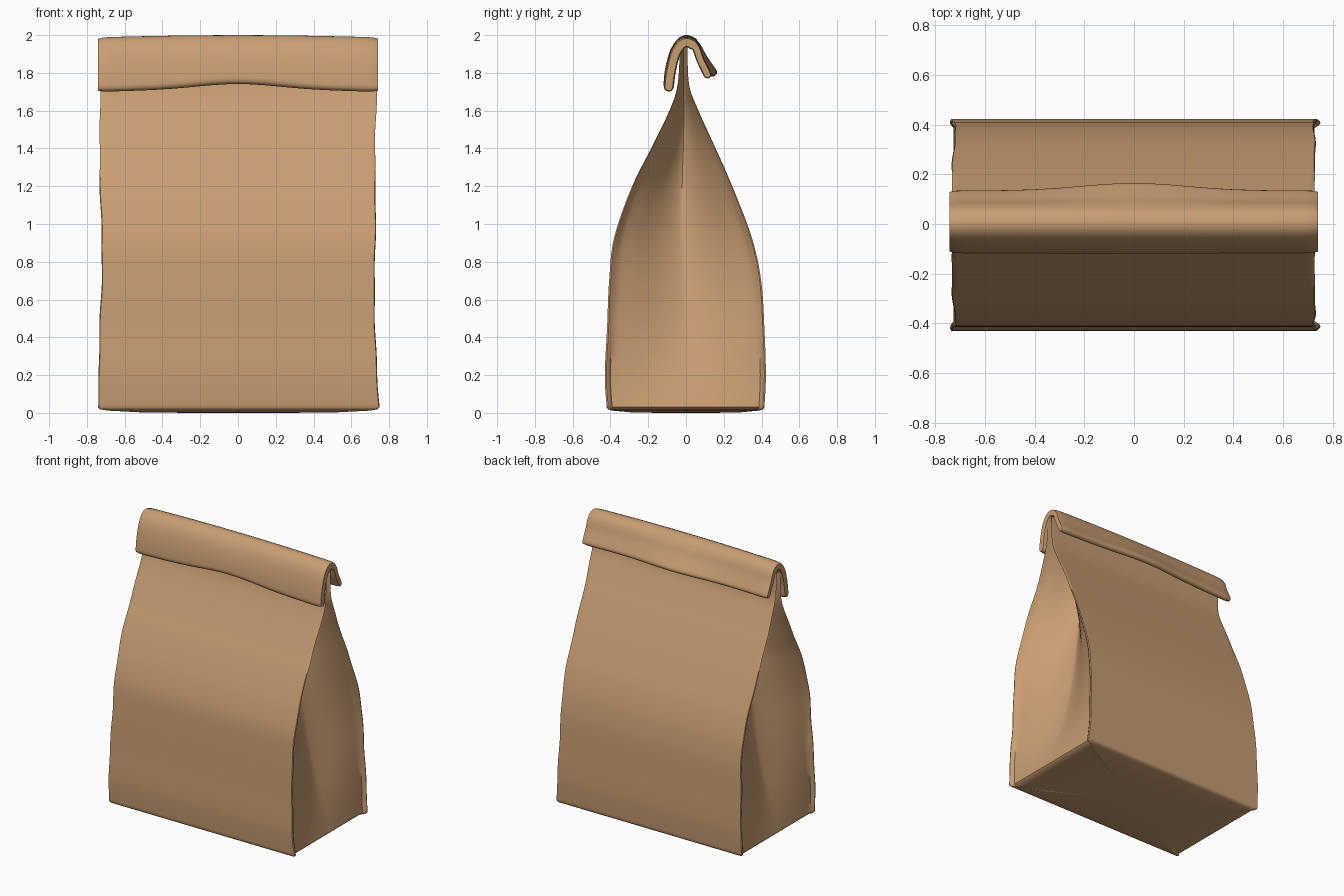
import bpy, bmesh, math

if "Cube" in bpy.data.objects:
    bpy.data.objects.remove(bpy.data.objects["Cube"])

paper = bpy.data.materials.new("kraft paper")
paper.diffuse_color = (0.58, 0.34, 0.17, 1)
paper.use_nodes = True
paper.node_tree.nodes["Principled BSDF"].inputs["Base Color"].default_value = paper.diffuse_color


def spline(pts, t):
    """Catmull-Rom through a point list, t from 0 to 1."""
    n = len(pts) - 1
    i = min(int(t * n), n - 1)
    u = t * n - i
    p0, p1, p2, p3 = (pts[max(0, min(n, i + k))] for k in (-1, 0, 1, 2))
    return [0.5 * (2 * b + (c - a) * u + (2 * a - 5 * b + 4 * c - d) * u * u
                   + (3 * b - a - 3 * c + d) * u ** 3)
            for a, b, c, d in zip(p0, p1, p2, p3)]


def loft(name, rings, angle):
    """Skin closed rings of equal length and cap both ends."""
    bm = bmesh.new()
    vs = [[bm.verts.new(p) for p in r] for r in rings]
    n = len(rings[0])
    for a, b in zip(vs, vs[1:]):
        for i in range(n):
            j = (i + 1) % n
            bm.faces.new((a[i], a[j], b[j], b[i]))
    bm.faces.new(vs[0][::-1])
    bm.faces.new(vs[-1])
    bmesh.ops.recalc_face_normals(bm, faces=bm.faces)
    me = bpy.data.meshes.new(name)
    bm.to_mesh(me)
    bm.free()
    me.materials.append(paper)
    ob = bpy.data.objects.new(name, me)
    bpy.context.collection.objects.link(ob)
    bpy.context.view_layer.objects.active = ob
    ob.select_set(True)
    bpy.ops.object.shade_smooth_by_angle(angle=math.radians(angle))
    ob.select_set(False)
    return ob


# Bag body: height, back depth, front depth, half width, gusset fold depth
PROFILE = [(0.03, 0.415, 0.42, 0.745, 0.0), (0.2, 0.423, 0.43, 0.735, 0.04),
           (0.45, 0.415, 0.418, 0.73, 0.11), (0.7, 0.398, 0.407, 0.725, 0.16),
           (0.93, 0.348, 0.38, 0.725, 0.2), (1.2, 0.245, 0.285, 0.728, 0.24),
           (1.4, 0.157, 0.185, 0.73, 0.26), (1.6, 0.066, 0.088, 0.733, 0.28),
           (1.74, 0.016, 0.044, 0.733, 0.3), (1.95, 0.008, 0.032, 0.728, 0.3)]


def side_half(w, d, g, z, s):
    """Right (s=1) or left (s=-1) folded gusset, running back to front."""
    e = w + 0.004 * math.sin(7 * z + s) + 0.002 * math.sin(19 * z + 2 * s)
    pts = [(e - 0.025, d), (e - 0.004, d), (e, d * 0.98), (e - 0.006, d * 0.955),
           (w - 0.02, d * 0.93)]
    for t in (0.85, 0.75, 0.62, 0.5, 0.37, 0.24, 0.12, 0.05):
        k = 1 - t
        pts.append((w - 0.02 - g * (0.4 * k + 0.6 * k * k * (3 - 2 * k)), d * t))
    pts = pts + [(w - 0.02 - g, 0)] + [(x, -y) for x, y in reversed(pts)]
    return [(s * x, y) for x, y in pts]


def body_ring(z, back, front, w, g):
    d, mid = (back + front) / 2, (back - front) / 2
    panel = [w * (-0.9 + 0.15 * i) for i in range(13)]
    loop = [(x, d) for x in panel] + side_half(w, d, g, z, 1)
    loop += [(x, -d) for x in reversed(panel)] + side_half(w, d, g, z, -1)[::-1]
    return [(x, y + mid, z) for x, y in loop]


rings = [body_ring(*spline(PROFILE, i / 54)) for i in range(55)]
# slightly bulging bottom
bottom = [[(x * k, y * k, z) for x, y, _ in rings[0]]
          for k, z in ((0.35, 0.0), (0.7, 0.003), (0.93, 0.012), (0.985, 0.019))]
loft("bag_body", bottom + rings, 45)

# Folded-over top: centre line of the fold in y and z
FOLD = [(-0.091, 1.735), (-0.08, 1.82), (-0.052, 1.92), (-0.005, 1.97),
        (0.05, 1.945), (0.088, 1.875), (0.135, 1.80)]
HALF = 0.027


def fold_ring(x):
    u = x / 0.74
    mid = math.exp(-(u / 0.4) ** 2)          # the hem lifts at the middle
    path = []
    for i in range(25):
        t = i / 24
        y, z = spline(FOLD, t)
        front = max(0, 1 - t * 3)
        back = max(0, t * 3 - 2)
        z += 0.03 * mid * front - 0.012 * u * u
        y += back * (0.03 * mid - 0.022)
        path.append((y, z + 0.003))
    half = HALF * (1 - 0.25 * max(0, abs(u) - 0.96) / 0.04)
    outer, inner = [], []
    for i, (y, z) in enumerate(path):
        a, b = path[max(0, i - 1)], path[min(24, i + 1)]
        dy, dz = b[0] - a[0], b[1] - a[1]
        l = math.hypot(dy, dz)
        h = half * (1.0 if i < 16 else 0.8)
        outer.append((y - dz / l * h, z + dy / l * h))
        inner.append((y + dz / l * h, z - dy / l * h))

    def cap(p, q, centre):
        # rounded hem from p to q bulging away from the fold
        my, mz = (p[0] + q[0]) / 2, (p[1] + q[1]) / 2
        ey, ez = my - centre[0], mz - centre[1]
        l = math.hypot(ey, ez)
        r = math.hypot(p[0] - q[0], p[1] - q[1]) / 2
        out = []
        for k in (1, 2, 3, 4, 5):
            a = math.pi * k / 6
            c, s = math.cos(a), math.sin(a) * r / l
            out.append((my + (p[0] - my) * c + ey * s, mz + (p[1] - mz) * c + ez * s))
        return out

    loop = outer + cap(outer[-1], inner[-1], path[-2])
    loop += inner[::-1] + cap(inner[0], outer[0], path[1])
    return [(x, y, z) for y, z in loop]


xs = [-0.742, -0.735, -0.715] + [-0.68 + 0.068 * i for i in range(21)] + [0.715, 0.732, 0.74]
loft("rolled_top", [fold_ring(x) for x in xs], 50)
